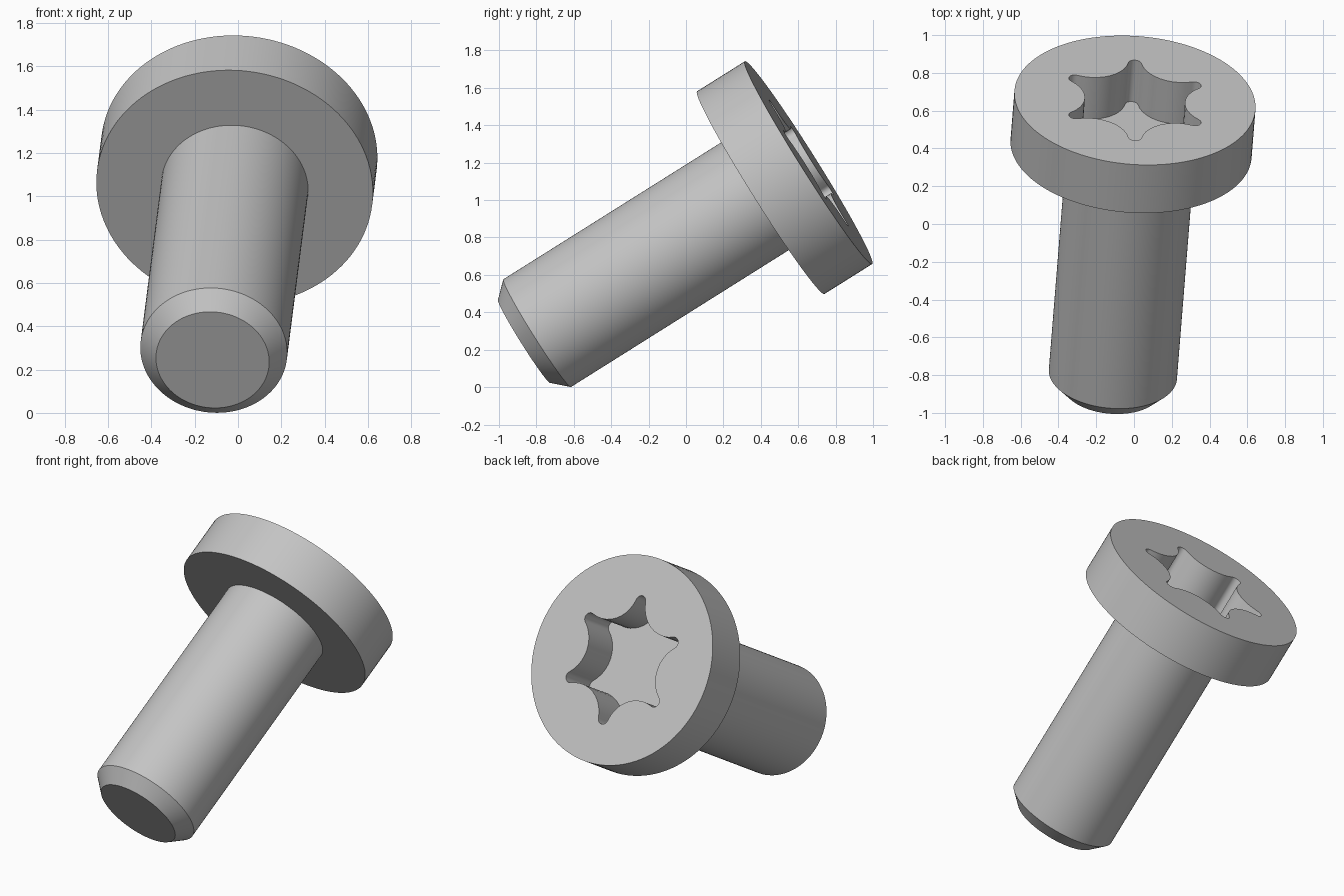
import bpy
import bmesh
from math import sin, cos, pi, atan2, radians
from mathutils import Matrix, Vector

cube = bpy.data.objects.get("Cube")
if cube:
    bpy.data.objects.remove(cube, do_unlink=True)

# Main dimensions, measured along the screw axis from the top of the head
HEAD_R, HEAD_H = 0.64, 0.302
SHANK_R, TIP_R = 0.34, 0.262
LENGTH, CHAMFER = 1.80, 0.083
LOBE_R, VALLEY_R, RECESS_DEPTH = 0.40, 0.265, 0.26
STEPS = 5
SIDES = 6 * 4 * STEPS

# Tilted frame: local z runs along the screw axis, out through the head
axis = Vector((0.068, 0.8445, 0.5306)).normalized()
lobe_dir = Vector((0, axis.z, -axis.y)).normalized()
side_dir = axis.cross(lobe_dir)
frame = Matrix((lobe_dir, side_dir, axis)).transposed().to_4x4()
frame.translation = (0.005, 0.655, 1.20)

steel = bpy.data.materials.new("steel_grey")
steel.use_nodes = True
colour = (0.55, 0.55, 0.55, 1)
steel.diffuse_color = colour
steel.node_tree.nodes["Principled BSDF"].inputs["Base Color"].default_value = colour


def circle(radius, z):
    return [(radius * cos(2 * pi * i / SIDES), radius * sin(2 * pi * i / SIDES), z)
            for i in range(SIDES)]


def star(z):
    """Six-lobed outline made of tangent tip and valley arcs."""
    tip = 0.035
    a = LOBE_R - tip
    c = cos(pi / 6)
    # Valley arc radius that makes it tangent to the tip arc
    valley = ((a * a + VALLEY_R ** 2 - 2 * a * VALLEY_R * c - tip * tip)
              / (2 * tip - 2 * VALLEY_R + 2 * a * c))
    b = VALLEY_R + valley
    phi = atan2(b * sin(pi / 6), b * c - a)
    half = [(a + tip * cos(phi * i / STEPS), tip * sin(phi * i / STEPS))
            for i in range(STEPS + 1)]
    start, end = phi + pi, radians(210)
    for i in range(1, STEPS + 1):
        t = start + (end - start) * i / STEPS
        half.append((b * c + valley * cos(t), b * sin(pi / 6) + valley * sin(t)))
    # Mirror the half lobe about the valley line, then repeat it
    mirrored = [(x * cos(pi / 3) + y * sin(pi / 3), x * sin(pi / 3) - y * cos(pi / 3))
                for x, y in half[-2:0:-1]]
    points = []
    for k in range(6):
        turn = Matrix.Rotation(k * pi / 3, 2)
        for p in half + mirrored:
            q = turn @ Vector(p)
            points.append((q.x, q.y, z))
    return points


def loft(name, rings, cap_first=False, cap_last=False):
    """Join matching rings with quads and cap the chosen ends."""
    bm = bmesh.new()
    loops = [[bm.verts.new(p) for p in ring] for ring in rings]
    for lower, upper in zip(loops, loops[1:]):
        for i in range(SIDES):
            j = (i + 1) % SIDES
            bm.faces.new((lower[i], upper[i], upper[j], lower[j]))
    if cap_first:
        bm.faces.new(loops[0])
    if cap_last:
        bm.faces.new(loops[-1][::-1])
    bm.transform(frame)
    mesh = bpy.data.meshes.new(name)
    bm.to_mesh(mesh)
    bm.free()
    mesh.materials.append(steel)
    obj = bpy.data.objects.new(name, mesh)
    bpy.context.collection.objects.link(obj)
    bpy.ops.object.select_all(action='DESELECT')
    obj.select_set(True)
    bpy.context.view_layer.objects.active = obj
    bpy.ops.object.shade_smooth_by_angle(angle=radians(30))
    return obj


# Head: recess floor, recess wall, top face, rim and underside
loft("head", [star(-RECESS_DEPTH), star(0), circle(HEAD_R, 0),
              circle(HEAD_R, -HEAD_H), circle(SHANK_R, -HEAD_H)], cap_first=True)

# Shank with chamfered tip
loft("shank", [circle(SHANK_R, -HEAD_H), circle(SHANK_R, CHAMFER - LENGTH),
               circle(TIP_R, -LENGTH)], cap_last=True)
